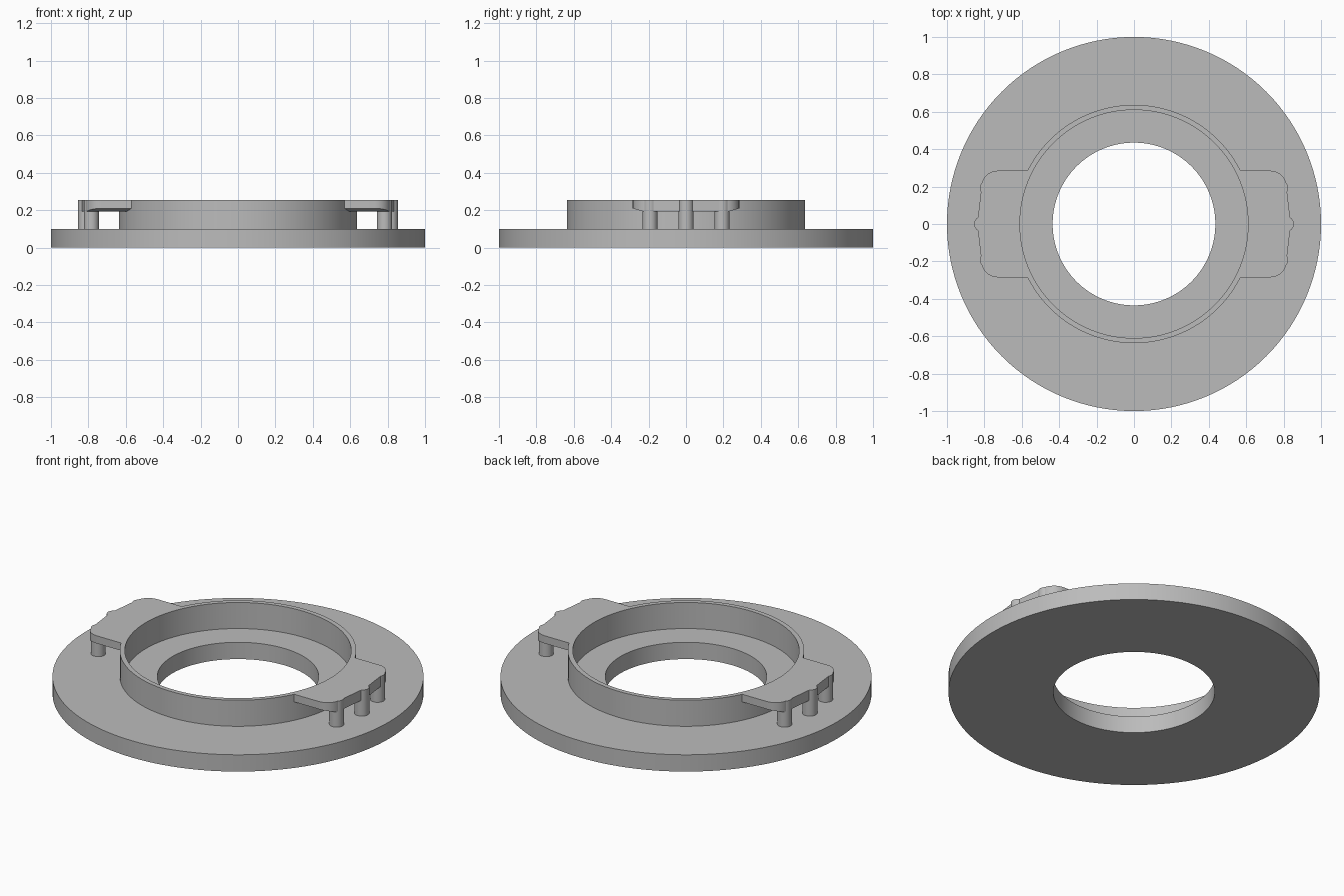
import bpy
import bmesh
import math

cube = bpy.data.objects.get("Cube")
if cube:
    bpy.data.objects.remove(cube, do_unlink=True)

grey = bpy.data.materials.new("plain grey")
grey.use_nodes = True
GREY = (0.5, 0.5, 0.5, 1)
grey.diffuse_color = GREY
grey.node_tree.nodes["Principled BSDF"].inputs["Base Color"].default_value = GREY

TOP = 0.255
PLATE = 0.1
RIM = 0.637


def finish(name, bm):
    bmesh.ops.recalc_face_normals(bm, faces=bm.faces)
    mesh = bpy.data.meshes.new(name)
    bm.to_mesh(mesh)
    bm.free()
    mesh.materials.append(grey)
    obj = bpy.data.objects.new(name, mesh)
    bpy.context.collection.objects.link(obj)
    bpy.ops.object.select_all(action="DESELECT")
    obj.select_set(True)
    bpy.context.view_layer.objects.active = obj
    bpy.ops.object.shade_smooth_by_angle(angle=math.radians(30))
    return obj


def bridge_loops(bm, loops, closed):
    """Join equal loops of vertices with quads."""
    pairs = list(zip(loops, loops[1:]))
    if closed:
        pairs.append((loops[-1], loops[0]))
    for a, b in pairs:
        for i in range(len(a)):
            j = (i + 1) % len(a)
            bm.faces.new((a[i], a[j], b[j], b[i]))


def ring(name, inner, outer, low, high, sides=128):
    """Turn a rectangular profile around z."""
    bm = bmesh.new()
    profile = [(inner, low), (outer, low), (outer, high), (inner, high)]
    loops = []
    for i in range(sides):
        a = math.tau * i / sides
        loops.append([bm.verts.new((r * math.cos(a), r * math.sin(a), z))
                      for r, z in profile])
    bridge_loops(bm, loops, True)
    return finish(name, bm)


def post(name, x, y, radius=0.04):
    bm = bmesh.new()
    bmesh.ops.create_cone(bm, cap_ends=True, segments=32, radius1=radius,
                          radius2=radius, depth=TOP - PLATE)
    bmesh.ops.translate(bm, verts=bm.verts, vec=(x, y, (TOP + PLATE) / 2))
    return finish(name, bm)


def tab(name, side):
    """Loft across y: rounded outer corners, underside rising at both ends."""
    corner_x, corner_y, radius = 0.73, 0.2, 0.085
    half = [(0, 0.836), (0.04, 0.834)]
    for i in range(9):
        a = math.radians(90 * i / 8)
        half.append((corner_y + radius * math.sin(a),
                     corner_x + radius * math.cos(a)))
    sections = [(-y, x) for y, x in reversed(half[1:])] + half
    bm = bmesh.new()
    loops = []
    for y, x in sections:
        inner = math.sqrt((RIM - 0.004) ** 2 - y * y)
        low = 0.193 + max(0, abs(y) - 0.23) * 0.3
        loops.append([bm.verts.new((side * px, y, z)) for px, z in
                      [(inner, low), (x, low), (x, TOP), (inner, TOP)]])
    bridge_loops(bm, loops, False)
    bm.faces.new(loops[0])
    bm.faces.new(loops[-1])
    return finish(name, bm)


# Flat base plate and the thin wall standing on it
ring("base_plate", 0.435, 1.0, 0, PLATE)
ring("raised_rim", 0.61, RIM, PLATE, TOP)

# Side tabs, each held up by three posts
for label, side in (("left", 1), ("right", -1)):
    tab(label + "_tab", side)
    post(label + "_middle_post", side * 0.815, 0)
    post(label + "_front_post", side * 0.784, -0.193)
    post(label + "_back_post", side * 0.784, 0.193)
